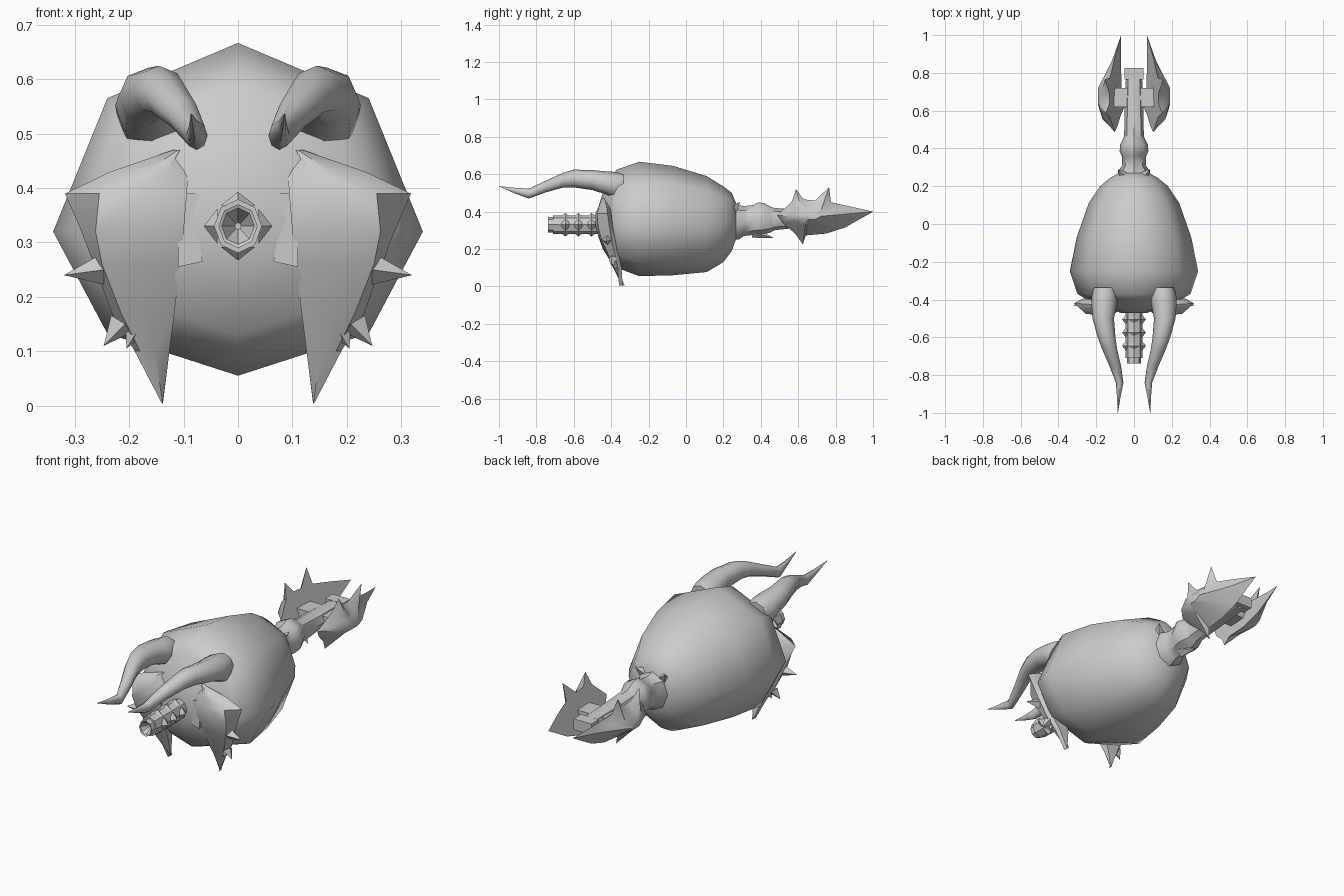
import bpy, bmesh, math
from mathutils import Vector

if "Cube" in bpy.data.objects:
    bpy.data.objects.remove(bpy.data.objects["Cube"])

grey = bpy.data.materials.new("stone grey")
grey.diffuse_color = (0.6, 0.6, 0.6, 1)
grey.use_nodes = True
grey.node_tree.nodes["Principled BSDF"].inputs["Base Color"].default_value = grey.diffuse_color


def finish(name, bm, mirror=False, angle=50):
    bmesh.ops.recalc_face_normals(bm, faces=bm.faces[:])
    me = bpy.data.meshes.new(name)
    bm.to_mesh(me)
    bm.free()
    ob = bpy.data.objects.new(name, me)
    bpy.context.collection.objects.link(ob)
    me.materials.append(grey)
    if mirror:
        ob.modifiers.new("mirror", 'MIRROR')
    bpy.ops.object.select_all(action='DESELECT')
    ob.select_set(True)
    bpy.context.view_layer.objects.active = ob
    bpy.ops.object.shade_smooth_by_angle(angle=math.radians(angle))
    return ob


def loft(bm, rings):
    """Skin a list of equal-length point rings and cap both ends."""
    vs = [[bm.verts.new(p) for p in r] for r in rings]
    n = len(vs[0])
    for a, b in zip(vs, vs[1:]):
        for i in range(n):
            j = (i + 1) % n
            bm.faces.new((a[i], a[j], b[j], b[i]))
    bm.faces.new(vs[0])
    bm.faces.new(vs[-1])


def oval(y, cx, rx, top, bot, mid=None, n=8):
    """Ring across the y axis with separate upper and lower heights."""
    mid = (top + bot) / 2 if mid is None else mid
    pts = []
    for i in range(n):
        a = 2 * math.pi * i / n
        s = math.sin(a)
        pts.append((cx + rx * math.cos(a), y, mid + s * ((top - mid) if s > 0 else (mid - bot))))
    return pts


def spike(bm, base, tip, r, n=4):
    base, tip = Vector(base), Vector(tip)
    q = (tip - base).to_track_quat('Z', 'Y')
    ring = [bm.verts.new(base + q @ Vector((r * math.cos(k * 2 * math.pi / n),
            r * math.sin(k * 2 * math.pi / n), 0))) for k in range(n)]
    t = bm.verts.new(tip)
    for i in range(n):
        bm.faces.new((ring[i], ring[(i + 1) % n], t))
    bm.faces.new(ring)


# Bulbous body: y, half width, top, bottom, middle height
bm = bmesh.new()
loft(bm, [oval(y, 0, w, t, b, m) for y, w, t, b, m in [
    (-.47, .07, .42, .27, .34), (-.445, .16, .50, .20, .34), (-.40, .25, .585, .13, .33),
    (-.37, .30, .625, .10, .325), (-.25, .34, .667, .055, .32), (-.07, .303, .645, .06, .325),
    (.11, .24, .59, .077, .33), (.20, .18, .535, .13, .34), (.245, .125, .50, .19, .35),
    (.27, .08, .44, .26, .35)]])
finish("body", bm, angle=60)

# Curved horns over the front: y, centre x, half width, top, bottom
bm = bmesh.new()
loft(bm, [oval(y, x, w, t, b) for y, x, w, t, b in [
    (-.335, .155, .055, .60, .50), (-.37, .155, .068, .612, .46), (-.42, .158, .068, .615, .49),
    (-.50, .163, .057, .622, .515), (-.60, .145, .047, .625, .53), (-.66, .13, .04, .607, .528),
    (-.75, .10, .031, .565, .503), (-.84, .076, .02, .523, .47), (-.92, .081, .009, .528, .50),
    (-1.0, .086, .001, .537, .535)]])
finish("horn", bm, True)

# Mandibles: height, inner x, ridge x, outer x, front y, ridge y, back y
bm = bmesh.new()
rings = []
for z, xi, xr, xo, yf, yr, yb in [
        (.47, .105, .11, .12, -.445, -.45, -.42), (.43, .092, .17, .235, -.465, -.465, -.405),
        (.39, .094, .255, .318, -.485, -.475, -.40), (.32, .10, .262, .288, -.485, -.47, -.39),
        (.26, .106, .25, .265, -.465, -.455, -.38), (.17, .117, .215, .232, -.425, -.415, -.36),
        (.10, .126, .18, .19, -.39, -.385, -.345), (.004, .138, .139, .140, -.342, -.342, -.338)]:
    mx = (xi + xr) / 2
    rings.append([(xi, yb, z), (xi, yf + .015, z), (mx, yf, z), (xr, yr, z), (xo, yb - .02, z), (xr, yb, z)])
loft(bm, rings)
spike(bm, (.25, -.42, .25), (.32, -.43, .24), .028)
spike(bm, (.215, -.39, .15), (.247, -.40, .11), .025)
spike(bm, (.19, -.385, .14), (.205, -.39, .105), .02)
finish("mandible", bm, True, 40)

# Small cheek plates between the mandibles
bm = bmesh.new()
loft(bm, [[(x, y, z) for x, z in [(.11, .39), (.072, .39), (.077, .33), (.065, .265), (.11, .255)]]
          for y in (-.465, -.42)])
finish("cheek_plate", bm, True, 20)

# Proboscis with a hollow end and four rows of studs
bm = bmesh.new()
loft(bm, [oval(y, 0, r, .33 + r * 1.12, .33 - r * 1.12) for y, r in [
    (-.69, .006), (-.735, .03), (-.738, .036), (-.71, .036), (-.71, .044), (-.42, .044)]])
for y in (-.645, -.575, -.505):
    for k in range(4):
        d = Vector((math.cos(k * math.pi / 2), 0, math.sin(k * math.pi / 2)))
        c = Vector((0, y, .33))
        spike(bm, c + d * .038, c + d * .063, .032)
finish("proboscis", bm, angle=35)

# Tail stem: y, half width, top, bottom
bm = bmesh.new()
loft(bm, [oval(y, 0, w, t, b) for y, w, t, b in [
    (.24, .085, .45, .25), (.28, .085, .435, .25), (.31, .062, .43, .27), (.36, .065, .435, .275),
    (.385, .076, .45, .275), (.42, .074, .445, .28), (.455, .056, .425, .29), (.47, .052, .42, .30),
    (.60, .05, .41, .315), (.80, .042, .40, .335)]])
spike(bm, (0, .36, .29), (0, .47, .258), .03)
for s in (-1, 1):
    spike(bm, (s * .05, .25, .41), (s * .085, .29, .45), .03)
finish("tail_stem", bm, angle=40)

# Hinge pieces joining the tail to its blades
bm = bmesh.new()
for y0, y1, w, z0, z1 in [(.62, .72, .11, .35, .39), (.765, .825, .05, .345, .40)]:
    loft(bm, [[(x, y, z) for x, z in [(-w, z0), (w, z0), (w, z1), (-w, z1)]] for y in (y0, y1)])
finish("tail_hinge", bm, angle=20)

# Spiked shell-shaped tail blades: thorny rim rising to an outer ridge
rim = [(.487, .38), (.567, .455), (.588, .52), (.63, .465), (.69, .46), (.765, .53), (.775, .45),
       (.877, .428), (1.0, .40), (.85, .315), (.75, .283), (.64, .273), (.625, .225), (.583, .283), (.52, .337)]


def rim_x(y, z):
    along = .098 if y < .8 else .098 - (y - .8) * .2
    return along + (z - .37) * .35


bm = bmesh.new()
outer = [Vector((rim_x(y, z), y, z)) for y, z in rim]
belly = []
for y, z in rim:
    zc = min(max(z, .30), .44)
    belly.append(Vector((.165 + (zc - .37) * .2 - max(0, y - .68) * .17,
                         .66 + (y - .66) * .6, .37 + (zc - .37) * .6)))
crown = [Vector((.19, .66 + (p.y - .66) * .3, .37 + (p.z - .37) * .3)) for p in belly]
loft(bm, [outer, belly, crown])
finish("tail_blade", bm, True, 45)
